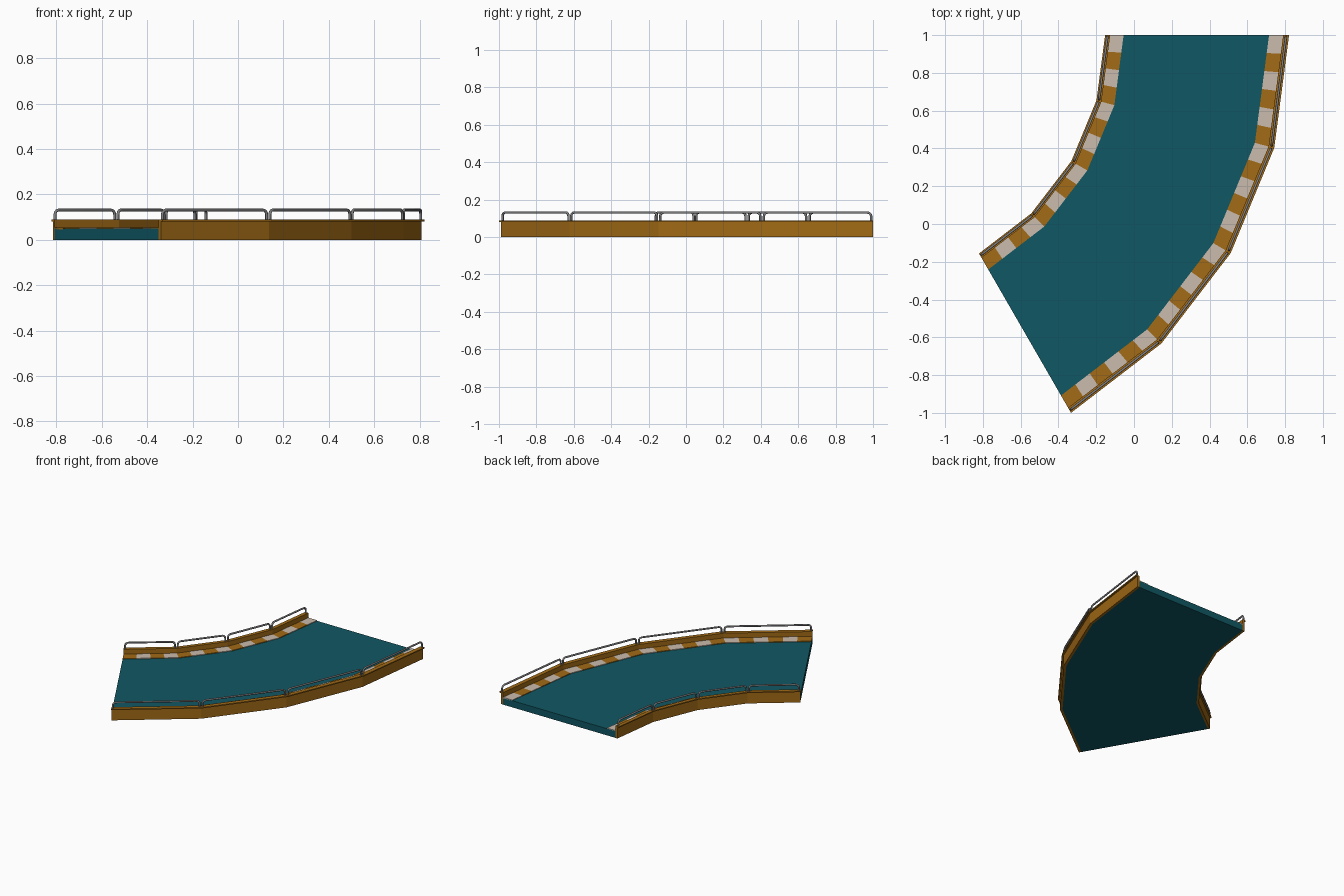
import bpy, bmesh, math
from mathutils import Vector

if "Cube" in bpy.data.objects:
    bpy.data.objects.remove(bpy.data.objects["Cube"])

CX, CY = -1.488, 1.0          # bend centre
SEGS, STEP = 4, math.radians(15)


def material(name, rgb):
    m = bpy.data.materials.new(name)
    m.diffuse_color = (*rgb, 1)
    m.use_nodes = True
    m.node_tree.nodes["Principled BSDF"].inputs["Base Color"].default_value = m.diffuse_color
    return m


TEAL = material("teal", (0.005, 0.095, 0.125))
ORANGE = material("orange", (0.36, 0.145, 0.008))
CREAM = material("cream", (0.60, 0.50, 0.42))
STEEL = material("steel", (0.22, 0.22, 0.23))


def pt(r, t, z=0.0):
    """Point on the faceted bend: t counts segments, straight between corners."""
    i = min(int(t), SEGS - 1)
    a, b = (Vector((CX + r * math.cos(k * STEP), CY - r * math.sin(k * STEP), z))
            for k in (i, i + 1))
    return a.lerp(b, t - i)


def add_object(name, mesh, mats):
    ob = bpy.data.objects.new(name, mesh)
    bpy.context.collection.objects.link(ob)
    for m in mats:
        mesh.materials.append(m)
    return ob


def sweep(name, r0, r1, z0, z1, mats, per_seg=1):
    """Rectangular section swept round the bend, materials alternating."""
    bm = bmesh.new()
    rings = [[bm.verts.new(pt(r, k / per_seg, z))
              for r, z in ((r0, z0), (r1, z0), (r1, z1), (r0, z1))]
             for k in range(SEGS * per_seg + 1)]
    for k, (a, b) in enumerate(zip(rings, rings[1:])):
        for j in range(4):
            f = bm.faces.new((a[j], a[(j + 1) % 4], b[(j + 1) % 4], b[j]))
            f.material_index = k % len(mats)
    bm.faces.new(rings[0])
    end = bm.faces.new(rings[-1])
    end.material_index = (SEGS * per_seg - 1) % len(mats)
    bmesh.ops.recalc_face_normals(bm, faces=bm.faces)
    mesh = bpy.data.meshes.new(name)
    bm.to_mesh(mesh)
    bm.free()
    return add_object(name, mesh, mats)


def rail(name, r, seg):
    """Bent tube handrail standing on one wall segment."""
    a, b = pt(r, seg, 0.084), pt(r, seg + 1, 0.084)
    d = (b - a).normalized()
    a, b = a + d * 0.010, b - d * 0.010
    up, rad, top = Vector((0, 0, 1)), 0.02, 0.047
    path = [a]
    for base, dirn, angs in ((a, d, (0, 30, 60, 90)), (b, -d, (90, 60, 30, 0))):
        for g in map(math.radians, angs):
            path.append(base + dirn * rad * (1 - math.cos(g))
                        + up * (top - rad + rad * math.sin(g)))
    path.append(b)
    cu = bpy.data.curves.new(name, 'CURVE')
    cu.dimensions = '3D'
    cu.bevel_depth, cu.bevel_resolution, cu.use_fill_caps = 0.0065, 2, True
    sp = cu.splines.new('POLY')
    sp.points.add(len(path) - 1)
    for p, co in zip(sp.points, path):
        p.co = (*co, 1)
    tmp = bpy.data.objects.new("tmp", cu)
    mesh = bpy.data.meshes.new_from_object(tmp)
    bpy.data.objects.remove(tmp)
    ob = add_object(name, mesh, [STEEL])
    mesh.name = name
    for o in bpy.context.selected_objects:
        o.select_set(False)
    ob.select_set(True)
    bpy.context.view_layer.objects.active = ob
    bpy.ops.object.shade_smooth_by_angle(angle=math.radians(50))


# Road slab
sweep("road_deck", 1.362, 2.278, 0.0, 0.049, [TEAL])

# Side walls with overhanging caps
sweep("inner_wall", 1.346, 1.362, 0.0, 0.082, [ORANGE])
sweep("outer_wall", 2.278, 2.296, 0.0, 0.082, [ORANGE])
sweep("inner_wall_cap", 1.335, 1.362, 0.081, 0.089, [ORANGE])
sweep("outer_wall_cap", 2.278, 2.309, 0.081, 0.089, [ORANGE])

# Striped kerbs
sweep("inner_kerb", 1.362, 1.433, 0.045, 0.054, [CREAM, ORANGE], 4)
sweep("outer_kerb", 2.203, 2.278, 0.045, 0.054, [CREAM, ORANGE], 6)

# Handrails
for s in range(SEGS):
    rail(f"inner_handrail_{s + 1}", 1.348, s)
    rail(f"outer_handrail_{s + 1}", 2.294, s)
